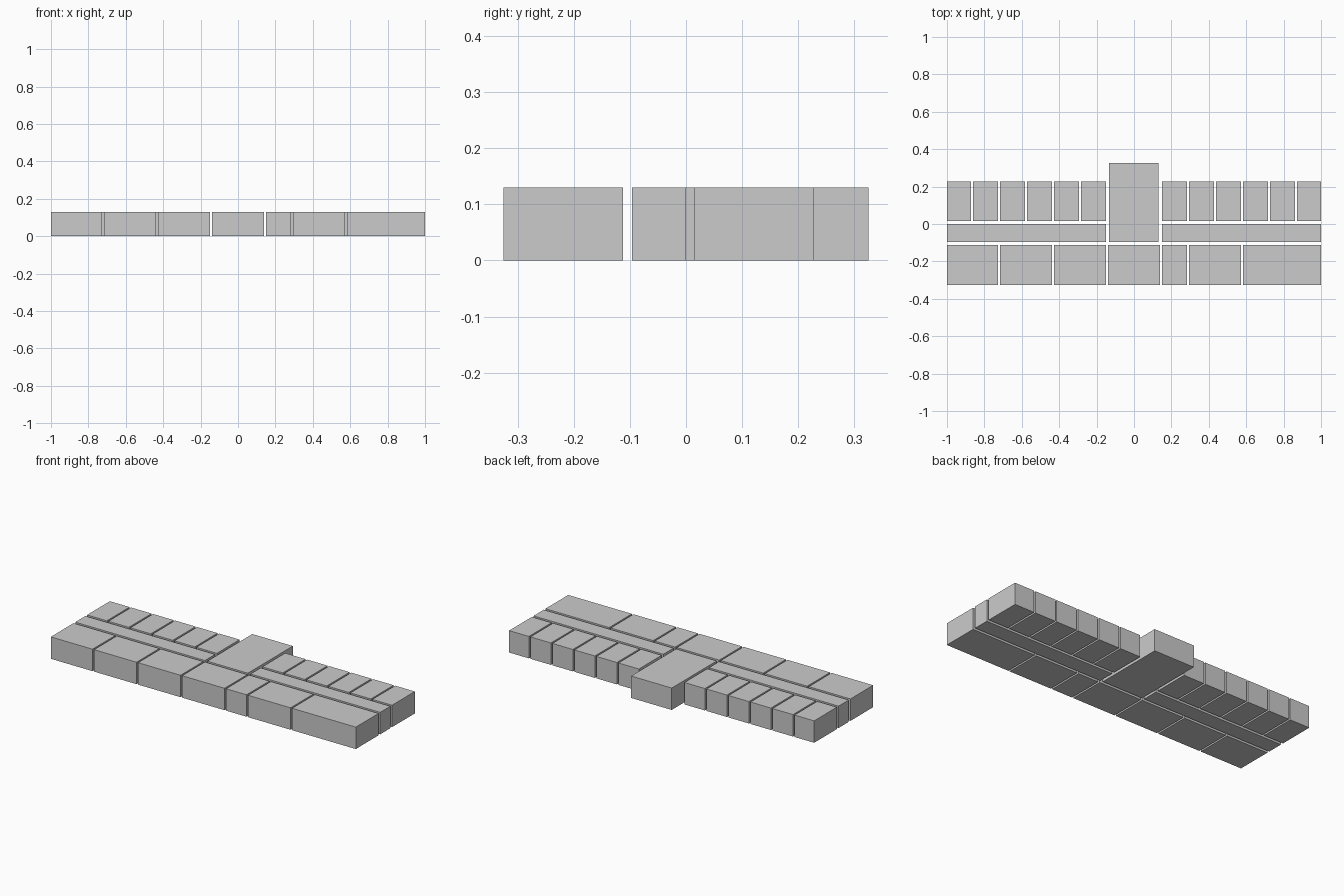
import bpy

if "Cube" in bpy.data.objects:
    bpy.data.objects.remove(bpy.data.objects["Cube"])

HEIGHT = 0.13
PITCH = 0.1443   # room module along x
GAP = 0.010      # joint between neighbouring rooms


def box(name, x0, x1, y0, y1):
    bpy.ops.mesh.primitive_cube_add(size=1, location=((x0 + x1) / 2, (y0 + y1) / 2, HEIGHT / 2))
    ob = bpy.context.object
    ob.name = name
    ob.scale = (x1 - x0, y1 - y0, HEIGHT)
    bpy.ops.object.transform_apply(location=False, rotation=False, scale=True)
    return ob


def row(name, edges, y0, y1):
    # rooms between module lines; outer ends stay flush with the building
    for i, (a, b) in enumerate(zip(edges, edges[1:])):
        x0 = a * PITCH + GAP / 2 if abs(a) < 7 else -1.0
        x1 = b * PITCH - GAP / 2 if abs(b) < 7 else 1.0
        box(f"{name}_{i + 1}", x0, x1, y0, y1)


# large front rooms
row("front_room", [-7, -5, -3, -1, 1, 2, 4, 7], -0.325, -0.112)

# small back rooms and corridors on both wings
row("back_room_left", list(range(-7, 0)), 0.015, 0.228)
row("back_room_right", list(range(1, 8)), 0.015, 0.228)
row("corridor_left", [-7, -1], -0.096, -0.001)
row("corridor_right", [1, 7], -0.096, -0.001)

# central hall projecting at the back
box("central_hall", -0.134, 0.132, -0.096, 0.325)
